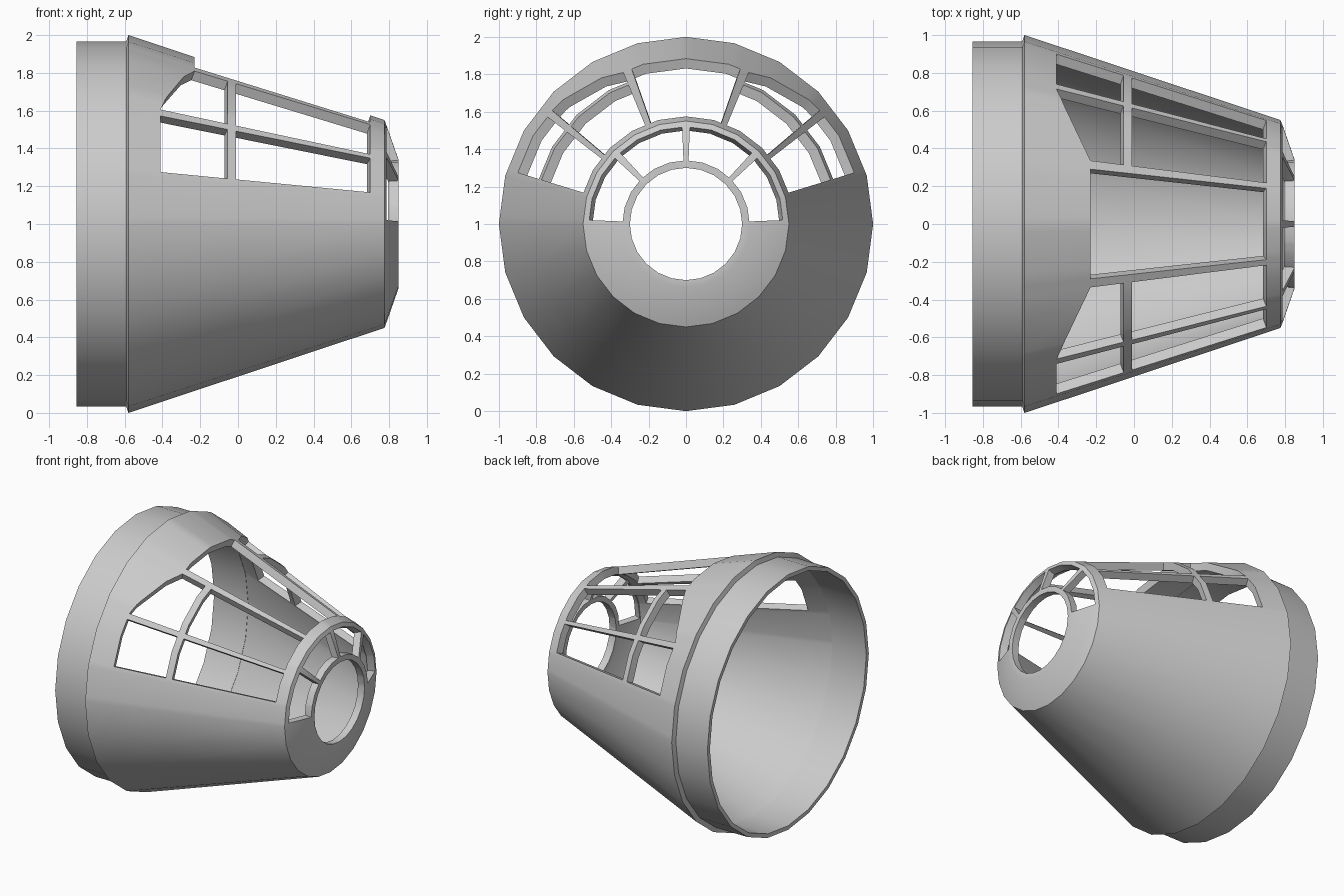
import bpy, bmesh
from math import sin, cos, radians

if "Cube" in bpy.data.objects:
    bpy.data.objects.remove(bpy.data.objects["Cube"], do_unlink=True)

grey = bpy.data.materials.new("hull_grey")
grey.use_nodes = True
colour = (0.6, 0.6, 0.6, 1)
grey.diffuse_color = colour
grey.node_tree.nodes["Principled BSDF"].inputs["Base Color"].default_value = colour

STEP = 15                                  # degrees per side of the round body
SIDE_PANES = [(22.5, 49.7), (52.3, 73)]    # degrees away from the top
TOP_PANE = 19.3
NOSE_PANES = [(2.3, 42.7), (47.3, 87.7)]


def cone_radius(x):
    return 1 - 0.332 * (x + 0.58)


def pane_back(a):
    """Rear edge of the windows, slanting backwards at the shoulders."""
    lo, hi = (sin(radians(v)) for v in SIDE_PANES[0])
    s = sin(radians(min(a, 90)))
    t = min(max((s - lo) / (hi - lo), 0), 1)
    return -0.23 - 0.18 * t


def hull_profile(a):
    xs = [-0.58, pane_back(a), -0.055, -0.01, 0.70, 0.775]
    return [(x, cone_radius(x)) for x in xs] + [(0.787, 0.52), (0.85, 0.34), (0.85, 0.30)]


def collar_profile(a):
    return [(-0.855, 0.966), (-0.57, 0.966)]


def inside(a, panes):
    return any(lo < a < hi for lo, hi in panes)


def is_opening(a, row):
    """True where the hull is cut away; row counts from the rear."""
    if a < TOP_PANE:
        if row in (1, 2, 3):
            return True
    elif row in (1, 3) and inside(a, SIDE_PANES):
        return True
    return row == 6 and inside(a, NOSE_PANES)


def shell(name, profile, angles, thickness, opening=None):
    """Sweep a profile round the x axis, leave openings, give it a wall."""
    bm = bmesh.new()
    rings = []
    for a in angles:
        flat = cos(radians(STEP / 2)) / cos(radians(a % STEP - STEP / 2))
        t = radians(a)
        rings.append([bm.verts.new((x, r * flat * sin(t), 1 + r * flat * cos(t)))
                      for x, r in profile(abs(a))])
    for i, ring in enumerate(rings):
        j = (i + 1) % len(rings)
        end = angles[j] if j else angles[0] + 360
        mid = abs((angles[i] + end) / 2)
        for k in range(len(ring) - 1):
            if not (opening and opening(mid, k)):
                bm.faces.new((ring[k], ring[k + 1], rings[j][k + 1], rings[j][k]))
    loose = [v for v in bm.verts if not v.link_faces]
    bmesh.ops.delete(bm, geom=loose, context="VERTS")
    # Outward normals: flip if the first face looks at the axis
    bm.normal_update()
    bm.faces.ensure_lookup_table()
    f = bm.faces[0]
    c = f.calc_center_median()
    if f.normal.y * c.y + f.normal.z * (c.z - 1) < 0:
        bmesh.ops.reverse_faces(bm, faces=bm.faces[:])
    mesh = bpy.data.meshes.new(name)
    bm.to_mesh(mesh)
    bm.free()
    mesh.materials.append(grey)
    ob = bpy.data.objects.new(name, mesh)
    bpy.context.collection.objects.link(ob)
    bpy.ops.object.select_all(action="DESELECT")
    ob.select_set(True)
    bpy.context.view_layer.objects.active = ob
    wall = ob.modifiers.new("wall", "SOLIDIFY")
    wall.thickness = thickness
    wall.offset = -1
    wall.use_even_offset = True
    bpy.ops.object.modifier_apply(modifier=wall.name)
    bpy.ops.object.shade_smooth_by_angle(angle=radians(20))
    return ob


# Sides of the body plus the edges of every window, mirrored left and right
sides = list(range(-180, 180, STEP))
edges = [TOP_PANE] + [v for pane in SIDE_PANES + NOSE_PANES for v in pane]
hull_angles = sorted(set(sides + edges + [-v for v in edges]))

shell("cockpit_hull", hull_profile, hull_angles, 0.055, is_opening)
shell("rear_collar", collar_profile, sides, 0.03)
